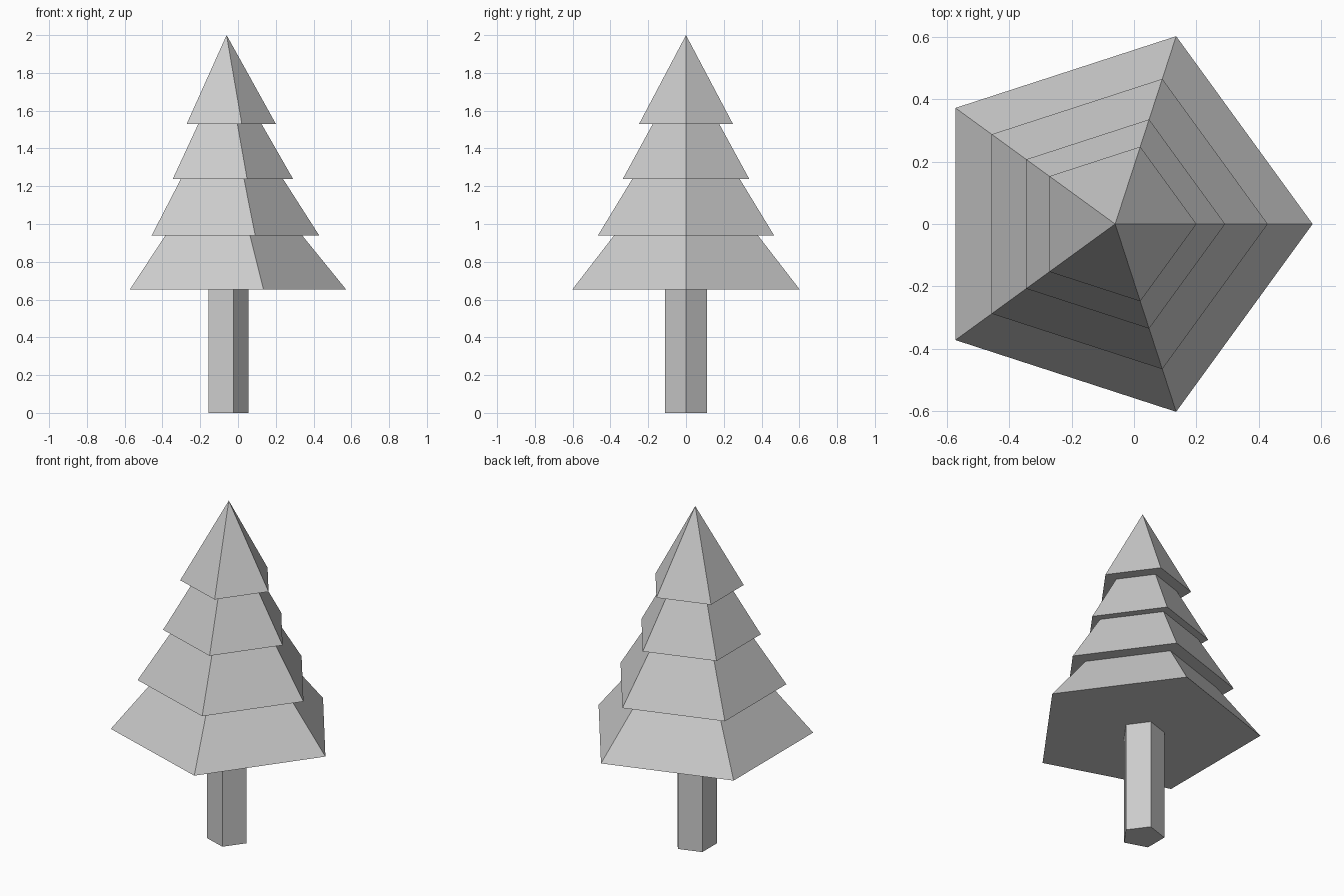
import bpy, bmesh, math

if "Cube" in bpy.data.objects:
    bpy.data.objects.remove(bpy.data.objects["Cube"])

SIDES = 5
AXIS_X = -0.0605  # pentagon centre; one corner points to +x


def lathe(name, profile):
    """Turn (radius, z) points into a closed five-sided solid."""
    bm = bmesh.new()
    rings = []
    for r, z in profile:
        if r == 0:
            rings.append([bm.verts.new((AXIS_X, 0, z))] * SIDES)
        else:
            angles = [2 * math.pi * i / SIDES for i in range(SIDES)]
            rings.append([bm.verts.new((AXIS_X + r * math.cos(a), r * math.sin(a), z))
                          for a in angles])
    bm.faces.new(rings[0][::-1])
    for low, high in zip(rings, rings[1:]):
        for i in range(SIDES):
            j = (i + 1) % SIDES
            corners = [low[i], low[j], high[j], high[i]]
            bm.faces.new(list(dict.fromkeys(corners)))
    if profile[-1][0] > 0:
        bm.faces.new(rings[-1])
    bmesh.ops.recalc_face_normals(bm, faces=bm.faces)
    mesh = bpy.data.meshes.new(name)
    bm.to_mesh(mesh)
    bm.free()
    obj = bpy.data.objects.new(name, mesh)
    bpy.context.collection.objects.link(obj)
    return obj


# Trunk
lathe("trunk", [(0.117, 0), (0.117, 0.652)])

# Four branch tiers: bottom radius, bottom z, top radius, top z
tiers = [(0.634, 0.652, 0.40, 0.94),
         (0.490, 0.94, 0.30, 1.237),
         (0.353, 1.237, 0.185, 1.53),
         (0.261, 1.53, 0, 2.0)]
outline = []
for r0, z0, r1, z1 in tiers:
    outline += [(r0, z0), (r1, z1)]
lathe("foliage", outline)
